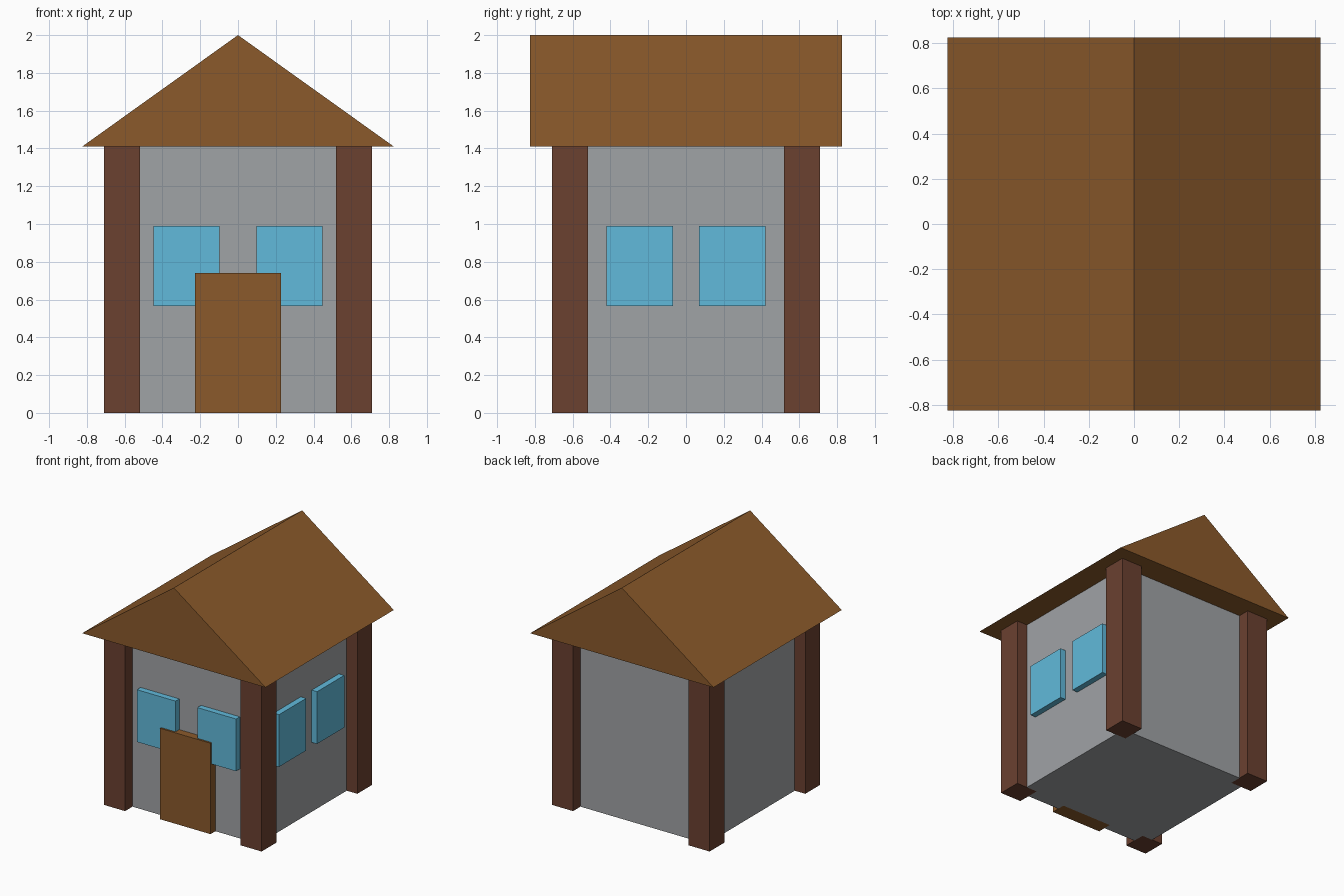
import bpy

if "Cube" in bpy.data.objects:
    bpy.data.objects.remove(bpy.data.objects["Cube"])


def material(name, rgb):
    """Flat colour given as 0-255 screen values, stored as linear."""
    mat = bpy.data.materials.new(name)
    lin = [((c / 255 + 0.055) / 1.055) ** 2.4 for c in rgb]
    mat.diffuse_color = (*lin, 1)
    mat.use_nodes = True
    mat.node_tree.nodes["Principled BSDF"].inputs["Base Color"].default_value = mat.diffuse_color
    return mat


def mesh_object(name, verts, faces, mat):
    mesh = bpy.data.meshes.new(name)
    mesh.from_pydata(verts, [], faces)
    mesh.materials.append(mat)
    obj = bpy.data.objects.new(name, mesh)
    bpy.context.collection.objects.link(obj)
    return obj


def box(name, lo, hi, mat):
    verts = [(x, y, z) for z in (lo[2], hi[2])
             for x, y in ((lo[0], lo[1]), (hi[0], lo[1]), (hi[0], hi[1]), (lo[0], hi[1]))]
    faces = [(3, 2, 1, 0), (4, 5, 6, 7)]
    faces += [(i, (i + 1) % 4, (i + 1) % 4 + 4, i + 4) for i in range(4)]
    return mesh_object(name, verts, faces, mat)


wood = material("wood", (139, 90, 43))
dark_wood = material("dark_wood", (107, 65, 48))
glass = material("glass", (97, 186, 219))
stone = material("stone", (160, 163, 166))

WALL, EAVE, RIDGE, OVERHANG = 0.615, 1.41, 2.0, 0.825

# Walls
box("walls", (-WALL, -WALL, 0), (WALL, WALL, EAVE), stone)

# Corner posts, centred on the wall corners
for sx, side in ((-1, "left"), (1, "right")):
    for sy, end in ((-1, "front"), (1, "back")):
        x, y, h = sx * WALL, sy * WALL, 0.095
        box(f"post_{end}_{side}", (x - h, y - h, 0), (x + h, y + h, EAVE), dark_wood)

# Gabled roof: triangular profile run from front to back
profile = [(-OVERHANG, EAVE), (OVERHANG, EAVE), (0, RIDGE)]
verts = [(x, y, z) for y in (-OVERHANG, OVERHANG) for x, z in profile]
faces = [(0, 1, 2), (5, 4, 3), (0, 3, 4, 1), (1, 4, 5, 2), (2, 5, 3, 0)]
mesh_object("roof", verts, faces, wood)

# Door
box("door", (-0.227, -0.678, 0), (0.227, -0.555, 0.74), wood)

# Windows: a pair on the front wall and a pair on the right wall
Z0, Z1, OUT, IN = 0.565, 0.99, 0.663, 0.567
for i, (a, b) in enumerate(((-0.447, -0.098), (0.098, 0.447)), 1):
    box(f"front_window_{i}", (a, -OUT, Z0), (b, -IN, Z1), glass)
for i, (a, b) in enumerate(((-0.42, -0.07), (0.07, 0.42)), 1):
    box(f"side_window_{i}", (IN, a, Z0), (OUT, b, Z1), glass)
